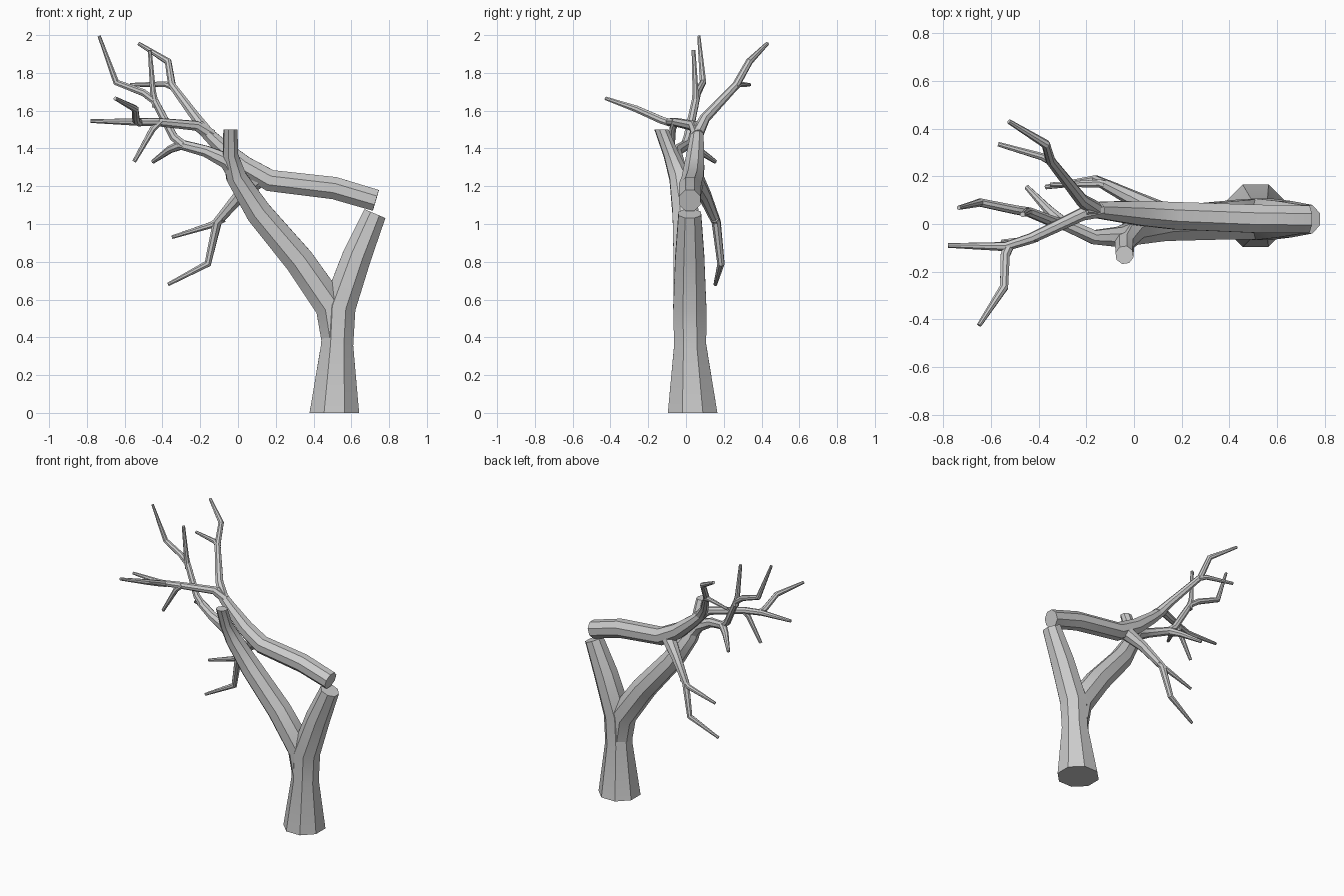
import bpy, bmesh, math
from mathutils import Vector

if "Cube" in bpy.data.objects:
    bpy.data.objects.remove(bpy.data.objects["Cube"])

SIDES = 8
bark = bpy.data.materials.new("grey bark")
bark.use_nodes = True
GREY = (0.6, 0.6, 0.6, 1)
bark.diffuse_color = GREY
bark.node_tree.nodes["Principled BSDF"].inputs["Base Color"].default_value = GREY


def limb(name, path, start=None, end=None):
    """Tapered faceted tube through (x, y, z, radius) points, with flat ends."""
    pts = [Vector(p[:3]) for p in path]
    segs = [(b - a).normalized() for a, b in zip(pts, pts[1:])]
    tangents = [Vector(start) if start else segs[0]]
    tangents += [(a + b).normalized() for a, b in zip(segs, segs[1:])]
    tangents.append(Vector(end) if end else segs[-1])
    side = Vector((0, 1, 0)) if abs(tangents[0].y) < 0.8 else Vector((1, 0, 0))
    bm = bmesh.new()
    rings = []
    for p, t, spec in zip(pts, tangents, path):
        side = (side - t * side.dot(t)).normalized()
        other = t.cross(side)
        ring = []
        for i in range(SIDES):
            a = math.tau * (i + 0.5) / SIDES
            ring.append(bm.verts.new(p + spec[3] * (side * math.cos(a) + other * math.sin(a))))
        rings.append(ring)
    for low, high in zip(rings, rings[1:]):
        for i in range(SIDES):
            j = (i + 1) % SIDES
            bm.faces.new((low[i], low[j], high[j], high[i]))
    bm.faces.new(rings[0][::-1])
    bm.faces.new(rings[-1])
    bmesh.ops.recalc_face_normals(bm, faces=bm.faces)
    mesh = bpy.data.meshes.new(name)
    bm.to_mesh(mesh)
    bm.free()
    mesh.materials.append(bark)
    obj = bpy.data.objects.new(name, mesh)
    bpy.context.collection.objects.link(obj)
    bpy.context.view_layer.objects.active = obj
    obj.select_set(True)
    bpy.ops.object.shade_smooth_by_angle(angle=math.radians(30))
    obj.select_set(False)


UP = (0, 0, 1)

# Trunk rising into the snapped right fork
limb("trunk", [(.51, .035, 0, .142), (.525, .022, .36, .092), (.535, .02, .56, .095),
               (.63, .02, .83, .083), (.725, .02, 1.055, .065)], start=UP)

# Long leaning fork with its sawn-off top
limb("leaning_fork", [(.525, .022, .36, .085), (.495, .02, .56, .092), (.325, .012, .805, .084),
                      (.11, -.003, 1.06, .074), (-.01, -.035, 1.25, .058),
                      (-.04, -.08, 1.37, .042), (-.04, -.13, 1.5, .039)], end=UP)

# Fallen limb resting on the stub, ending at the upper split
limb("broken_limb", [(.73, .02, 1.125, .062), (.51, .022, 1.19, .064), (.17, .035, 1.23, .062),
                     (.03, .045, 1.31, .056), (-.1, .055, 1.42, .043), (-.21, .062, 1.525, .03)])

# Drooping branch under the broken limb
limb("drooping_branch", [(.12, .04, 1.25, .052), (.01, .1, 1.15, .036), (-.11, .16, 1.01, .025),
                         (-.16, .185, .79, .02), (-.37, .155, .68, .01)])
limb("drooping_twig", [(-.08, .15, 1.03, .024), (-.14, .17, .995, .018), (-.35, .165, .93, .01)])

# Rear upper branch
limb("rear_branch", [(-.16, .06, 1.48, .035), (-.22, .1, 1.56, .028), (-.35, .265, 1.735, .021),
                     (-.37, .335, 1.86, .019), (-.525, .43, 1.955, .01)])
limb("rear_twig", [(-.34, .26, 1.725, .02), (-.385, .282, 1.74, .016), (-.57, .335, 1.737, .01)])

# Front outer branch
limb("outer_branch", [(-.14, .06, 1.47, .034), (-.22, .04, 1.52, .028), (-.43, -.06, 1.54, .023),
                      (-.54, -.095, 1.54, .02), (-.78, -.09, 1.545, .01)])
limb("outer_front_twig", [(-.52, -.085, 1.535, .021), (-.54, -.13, 1.55, .021),
                          (-.545, -.265, 1.61, .019), (-.65, -.425, 1.665, .01)])
limb("outer_lower_twig", [(-.41, -.055, 1.545, .021), (-.45, -.07, 1.505, .018),
                          (-.55, -.075, 1.33, .011)])

# Branch leaving the leaning fork, with a hanging and a rising arm
limb("inner_branch", [(.01, -.03, 1.23, .05), (-.06, -.055, 1.335, .046), (-.17, -.055, 1.385, .032),
                      (-.3, .005, 1.42, .028), (-.36, .06, 1.395, .021), (-.45, .155, 1.33, .011)])
limb("rising_branch", [(-.28, -.005, 1.41, .026), (-.34, .01, 1.46, .024), (-.44, .05, 1.65, .021),
                       (-.5, .06, 1.695, .02), (-.645, .09, 1.75, .018), (-.735, .068, 1.995, .009)])
limb("rising_twig", [(-.435, .048, 1.62, .021), (-.45, .05, 1.7, .017), (-.467, .04, 1.92, .011)])
